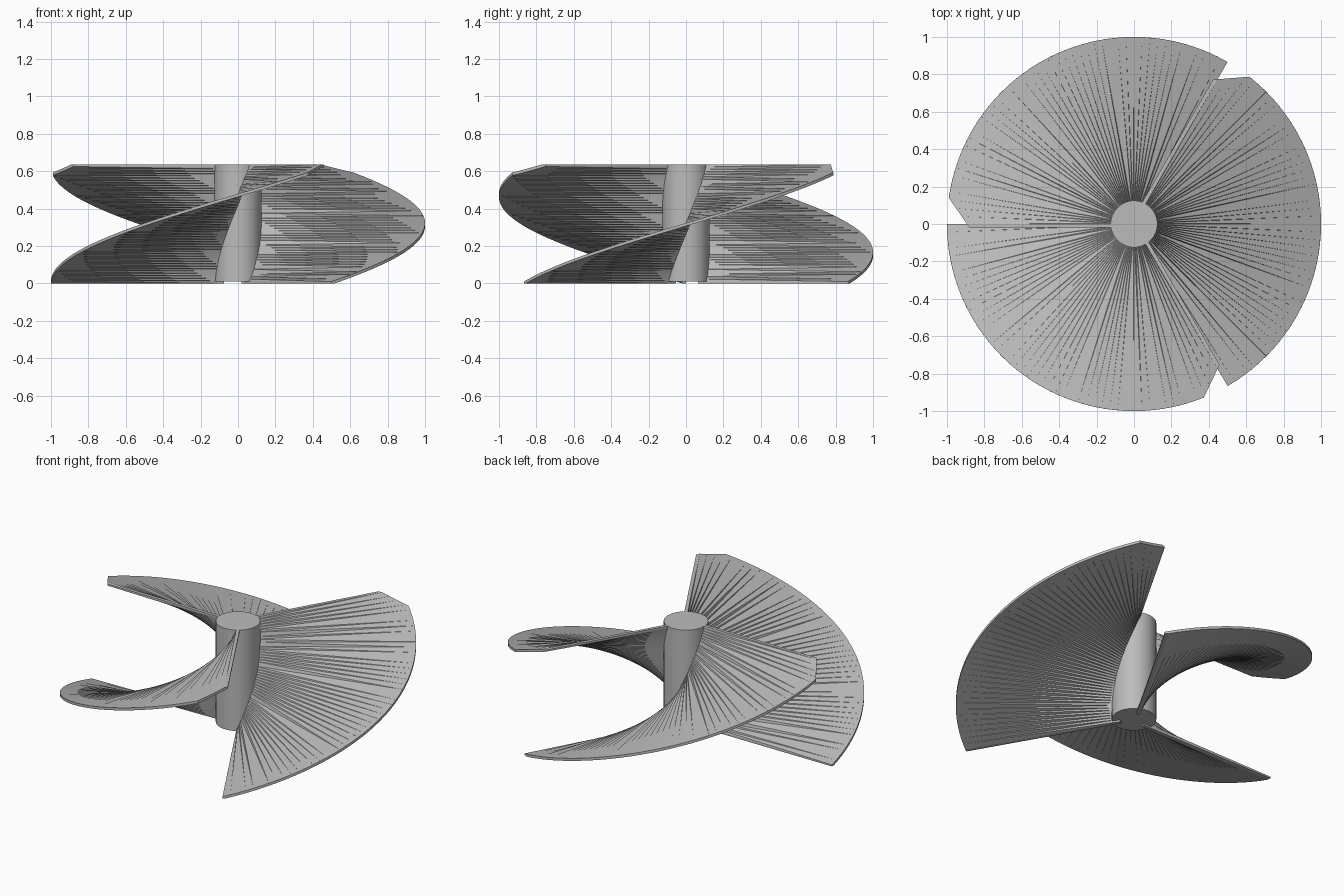
import bpy, bmesh
from math import cos, sin, radians
from mathutils import Vector

if "Cube" in bpy.data.objects:
    bpy.data.objects.remove(bpy.data.objects["Cube"])

HEIGHT = 0.635
WIDTH, THICK = 0.02, 0.01      # horizontal width and height of the swept bar
SWEEP, STEPS = 120, 48
HUB_RADIUS = 0.125

steel = bpy.data.materials.new("plain_grey")
steel.use_nodes = True
grey = (0.5, 0.5, 0.5, 1)
steel.diffuse_color = grey
steel.node_tree.nodes["Principled BSDF"].inputs["Base Color"].default_value = grey


def place(u, v, degrees, z):
    """Point at u along and v ahead of a spoke turned by the given angle."""
    a = radians(degrees)
    return Vector((u * cos(a) - v * sin(a), u * sin(a) + v * cos(a), z))


def blade_mesh():
    bm = bmesh.new()
    turns = [(SWEEP * i / STEPS, (HEIGHT - THICK) * i / STEPS) for i in range(STEPS + 1)]

    # Outline of the sweep: start corner, upper side, end corner, lower side
    def outline(u):
        pts = [place(u, 0, 0, 0)]
        pts += [place(u, 0, a, z + THICK) for a, z in turns]
        pts += [place(u, WIDTH, SWEEP, HEIGHT)]
        pts += [place(u, WIDTH, a, z) for a, z in reversed(turns)]
        return [bm.verts.new(p) for p in pts]

    inner, outer = outline(HUB_RADIUS * 0.6), outline(1.0)
    n = len(inner)
    for i in range(n):
        j = (i + 1) % n
        bm.faces.new((inner[i], inner[j], outer[j], outer[i]))

    # Rim and root strips
    for ring in (inner, outer):
        bm.faces.new((ring[0], ring[1], ring[-1]))
        for i in range(1, STEPS + 1):
            bm.faces.new((ring[i], ring[i + 1], ring[n - i - 1], ring[n - i]))
        bm.faces.new((ring[STEPS + 1], ring[STEPS + 2], ring[STEPS + 3]))

    # Clipped outer corner at the upper end
    corner = place(0.88, 0.02, SWEEP, 0)
    normal = place(0.16, 0.11, SWEEP, 0).normalized()
    cut = bmesh.ops.bisect_plane(
        bm, geom=bm.verts[:] + bm.edges[:] + bm.faces[:],
        plane_co=corner, plane_no=normal, clear_outer=True)
    edges = [e for e in cut["geom_cut"] if isinstance(e, bmesh.types.BMEdge)]
    bmesh.ops.holes_fill(bm, edges=edges, sides=0)

    bmesh.ops.triangulate(bm, faces=bm.faces[:])
    bmesh.ops.recalc_face_normals(bm, faces=bm.faces[:])
    mesh = bpy.data.meshes.new("helical_blade")
    bm.to_mesh(mesh)
    bm.free()
    mesh.materials.append(steel)
    return mesh


# Three identical blades around the hub
mesh = blade_mesh()
for name, start in (("blade_back", 60), ("blade_front", 180), ("blade_left", 300)):
    blade = bpy.data.objects.new(name, mesh)
    blade.rotation_euler.z = radians(start)
    bpy.context.collection.objects.link(blade)

# Hub, raised slightly above the blade feet
bpy.ops.mesh.primitive_cylinder_add(
    vertices=64, radius=HUB_RADIUS, depth=HEIGHT - THICK,
    location=(0, 0, (HEIGHT + THICK) / 2))
hub = bpy.context.object
hub.name = "hub"
hub.data.materials.append(steel)
bpy.ops.object.shade_smooth_by_angle(angle=radians(30))
